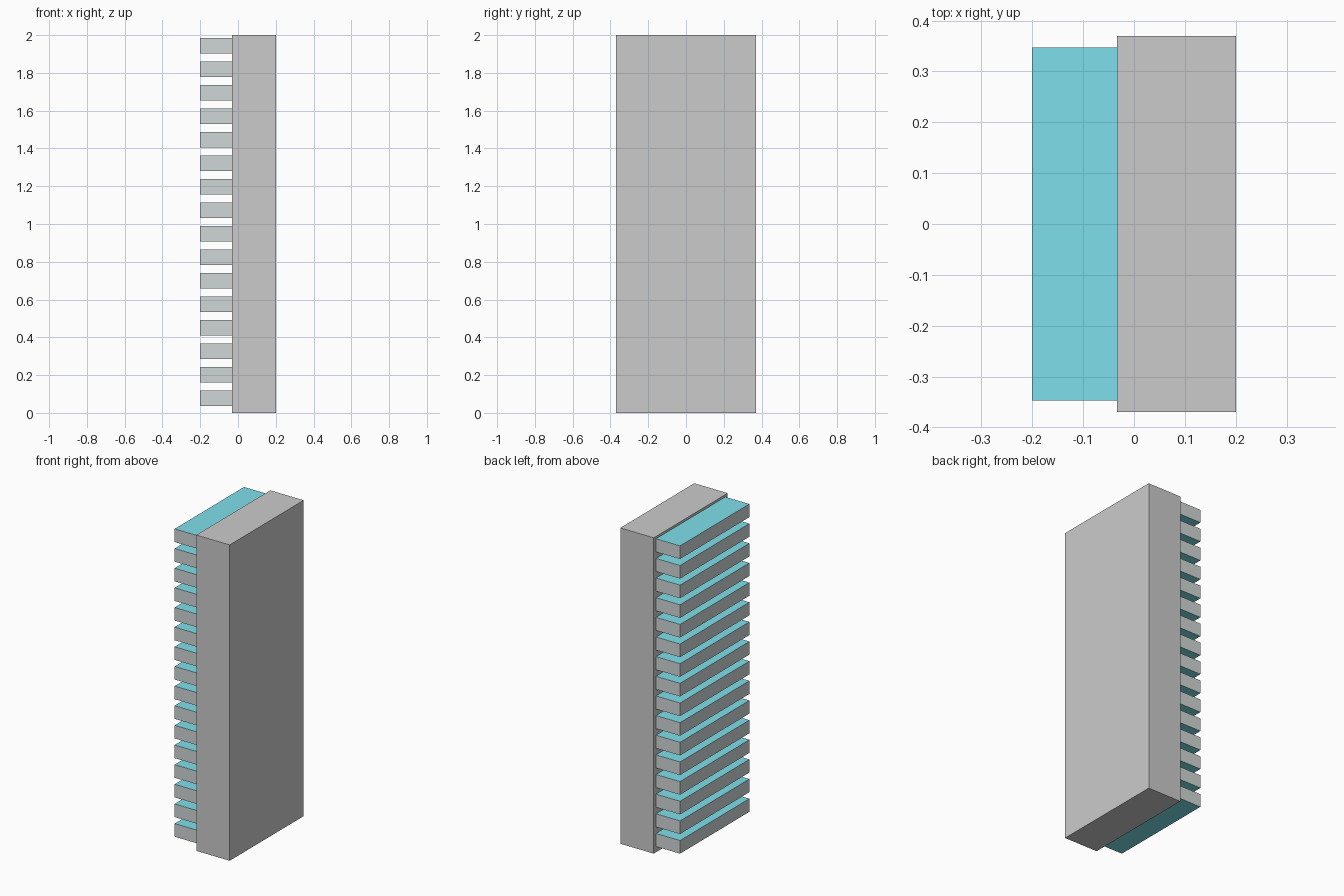
import bpy

if "Cube" in bpy.data.objects:
    bpy.data.objects.remove(bpy.data.objects["Cube"])


def material(name, rgb):
    m = bpy.data.materials.new(name)
    m.diffuse_color = (*rgb, 1.0)
    m.use_nodes = True
    m.node_tree.nodes["Principled BSDF"].inputs["Base Color"].default_value = m.diffuse_color
    return m


def box(name, lo, hi):
    size = [h - l for l, h in zip(lo, hi)]
    centre = [(h + l) / 2 for l, h in zip(lo, hi)]
    bpy.ops.mesh.primitive_cube_add(size=1, location=centre)
    ob = bpy.context.object
    ob.name = name
    ob.scale = size
    bpy.ops.object.transform_apply(location=False, rotation=False, scale=True)
    return ob


FACE_X = -0.033          # plane where the slats meet the panel
COUNT, PITCH = 16, 0.1244
FIRST_Z, THICK = 0.036, 0.083

# Plain back panel
box("back_panel", (FACE_X, -0.37, 0), (0.201, 0.37, 2))

# Stack of slats: grey edges, teal tops and undersides
edge = material("slat_edge", (0.63, 0.68, 0.67))
teal = material("slat_teal", (0.21, 0.74, 0.83))
for i in range(COUNT):
    z = FIRST_Z + i * PITCH
    slat = box(f"slat_{i + 1}", (-0.201, -0.347, z), (FACE_X, 0.347, z + THICK))
    slat.data.materials.append(edge)
    slat.data.materials.append(teal)
    for p in slat.data.polygons:
        p.material_index = 1 if abs(p.normal.z) > 0.5 else 0
